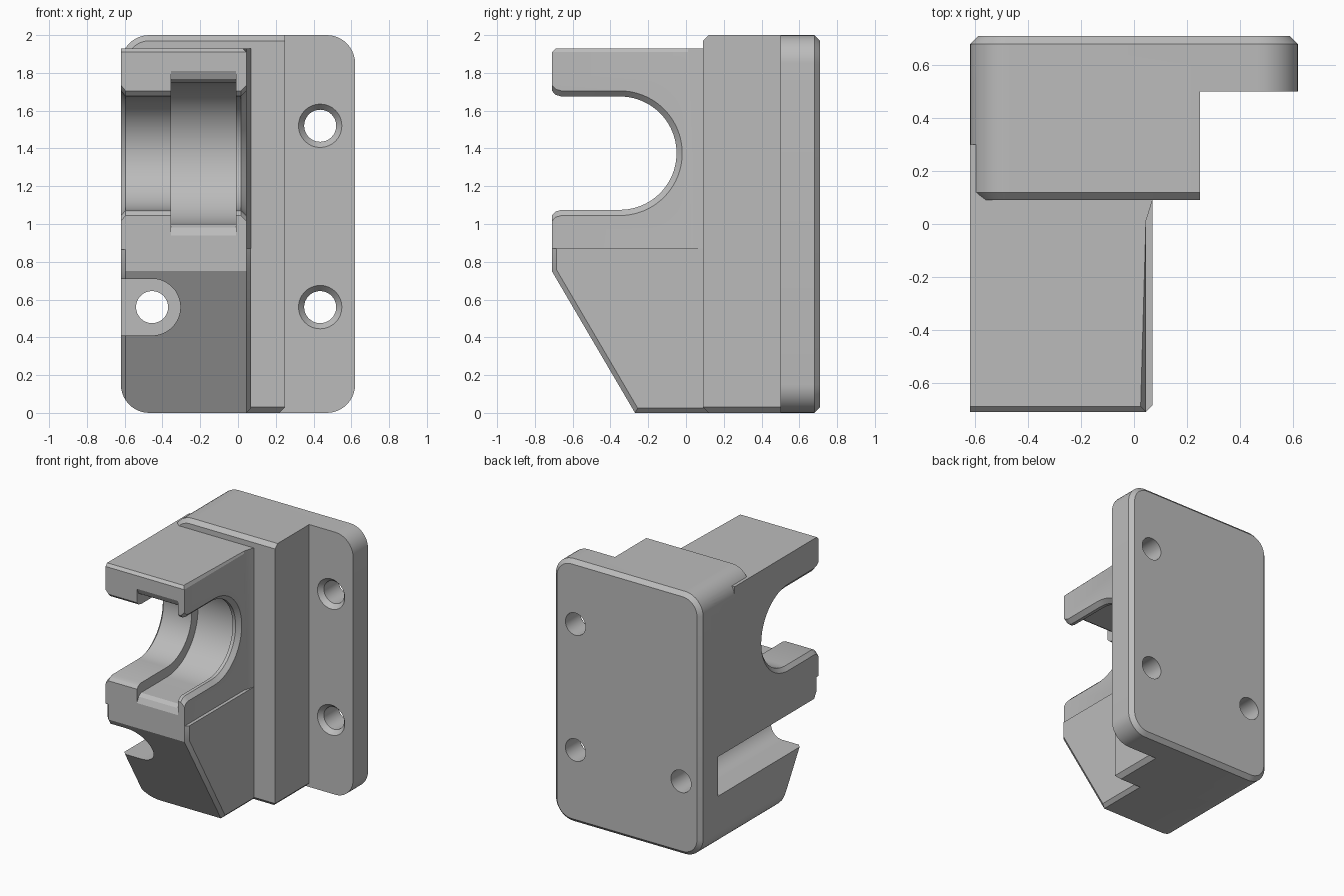
import bpy, bmesh, math
from mathutils import Vector

cube = bpy.data.objects.get("Cube")
if cube:
    bpy.data.objects.remove(cube, do_unlink=True)

grey = bpy.data.materials.new("mid grey")
grey.use_nodes = True
GREY = (0.5, 0.5, 0.5, 1)
grey.diffuse_color = GREY
grey.node_tree.nodes["Principled BSDF"].inputs["Base Color"].default_value = GREY

AXES = {"x": lambda p, t: (t, p[0], p[1]),
        "y": lambda p, t: (p[0], t, p[1]),
        "z": lambda p, t: (p[0], p[1], t)}


def loft(name, axis, sections, chamfer=0, rule=None):
    """Closed solid through matching outlines, given as (outline, position on axis)."""
    bm = bmesh.new()
    rings = [[bm.verts.new(AXES[axis](p, t)) for p in pts] for pts, t in sections]
    n = len(rings[0])
    for a, b in zip(rings, rings[1:]):
        for i in range(n):
            bm.faces.new((a[i], a[(i + 1) % n], b[(i + 1) % n], b[i]))
    bm.faces.new(rings[0])
    bm.faces.new(rings[-1])
    bmesh.ops.recalc_face_normals(bm, faces=bm.faces)
    if chamfer:
        edges = [e for e in bm.edges if rule(*(v.co for v in e.verts))]
        bmesh.ops.bevel(bm, geom=edges, offset=chamfer, segments=1, affect="EDGES")
    mesh = bpy.data.meshes.new(name)
    bm.to_mesh(mesh)
    bm.free()
    mesh.materials.append(grey)
    obj = bpy.data.objects.new(name, mesh)
    bpy.context.collection.objects.link(obj)
    return obj


def prism(name, axis, pts, lo, hi, **kw):
    return loft(name, axis, [(pts, lo), (pts, hi)], **kw)


def arc(cx, cy, r, start, end, steps):
    return [(cx + r * math.cos(math.radians(start + (end - start) * i / steps)),
             cy + r * math.sin(math.radians(start + (end - start) * i / steps)))
            for i in range(steps + 1)]


def round_rect(x0, x1, z0, z1, r, right=True):
    left = arc(x0 + r, z1 - r, r, 90, 180, 10) + arc(x0 + r, z0 + r, r, 180, 270, 10)
    if not right:
        return left + [(x1, z0), (x1, z1)]
    return left + arc(x1 - r, z0 + r, r, 270, 360, 10) + arc(x1 - r, z1 - r, r, 0, 90, 10)


def combine(target, tool, operation):
    mod = target.modifiers.new(operation, "BOOLEAN")
    mod.operation, mod.solver, mod.object = operation, "EXACT", tool
    bpy.context.view_layer.objects.active = target
    bpy.ops.object.modifier_apply(modifier=mod.name)
    bpy.data.objects.remove(tool, do_unlink=True)


def both(a, b, axis, value):
    return abs(a[axis] - value) < 1e-4 and abs(b[axis] - value) < 1e-4


# Back plate with rounded corners and a chamfered rear rim
bracket = prism("mounting_bracket", "y", round_rect(-.62, .62, 0, 2, .15), .5, .71,
                chamfer=.03, rule=lambda a, b: both(a, b, 1, .71))

# Thick body in front of the plate
body = prism("body", "y", round_rect(-.62, .25, 0, 2, .15, right=False), .09, .6,
             chamfer=.03, rule=lambda a, b: (both(a, b, 1, .09) and not both(a, b, 0, .25))
             or (both(a, b, 0, .25) and both(a, b, 2, 0)))

# Lower arm with sloped underside
slope = [(-.71, .87), (-.71, .75), (-.27, 0), (.3, 0), (.3, .87)]
arm = prism("arm", "x", slope, -.62, .07, chamfer=.025,
            rule=lambda a, b: (both(a, b, 0, .07) or both(a, b, 0, -.62))
            and not both(a, b, 2, .87) and not both(a, b, 1, .3)
            and not (both(a, b, 0, -.62) and both(a, b, 2, 0)))

# Upper arm, set in a little on its right side and flared towards the body
plan = [(-.62, -.71), (.045, -.71), (.045, .01), (.07, .09), (.07, .3), (-.62, .3)]
upper = prism("upper_arm", "z", plan, .865, 1.93, chamfer=.02,
              rule=lambda a, b: both(a, b, 2, 1.93)
              and (both(a, b, 1, -.71) or both(a, b, 0, .045)))
combine(arm, upper, "UNION")
envelope = prism("envelope", "y", round_rect(-.62, .4, 0, 2.3, .15, right=False), -1, .4)
combine(arm, envelope, "INTERSECT")


# Round-ended slot with a wider seat groove and flared edges
def slot_outline(r, flare):
    cy, cz = -.35, 1.375
    return ([(-.8, cz - r - flare * 3), (-.71, cz - r - flare), (-.69, cz - r - flare * .3),
             (-.66, cz - r)] + arc(cy, cz, r, -90, 90, 40)
            + [(-.66, cz + r), (-.69, cz + r + flare * .3), (-.71, cz + r + flare),
               (-.8, cz + r + flare * 3)])


stations = [(-.66, .34), (-.62, .33), (-.595, .3), (-.355, .3), (-.355, .375),
            (-.01, .375), (-.01, .3), (.015, .3), (.045, .33), (.1, .34)]
slot = loft("slot", "x", [(slot_outline(r, .06 if r > .35 else .03), x) for x, r in stations])
combine(arm, slot, "DIFFERENCE")

combine(body, arm, "UNION")
combine(bracket, body, "UNION")

# Side-opening screw pocket
pocket = [(-.9, .41)] + arc(-.455, .56, .15, -90, 90, 24) + [(-.9, .71)]
combine(bracket, prism("pocket", "y", pocket, -1, .5), "DIFFERENCE")

# Screw holes, the right-hand pair countersunk
for x, z, rim in ((.435, 1.52, .115), (.435, .56, .115), (-.455, .56, .085)):
    rings = [(arc(x, z, r, 0, 348.75, 31), y)
             for r, y in ((rim, .45), (rim, .5), (.085, .535), (.085, .8))]
    combine(bracket, loft("screw_hole", "y", rings), "DIFFERENCE")

bpy.ops.object.select_all(action="DESELECT")
bracket.select_set(True)
bpy.context.view_layer.objects.active = bracket
bpy.ops.object.shade_smooth_by_angle(angle=math.radians(25))
